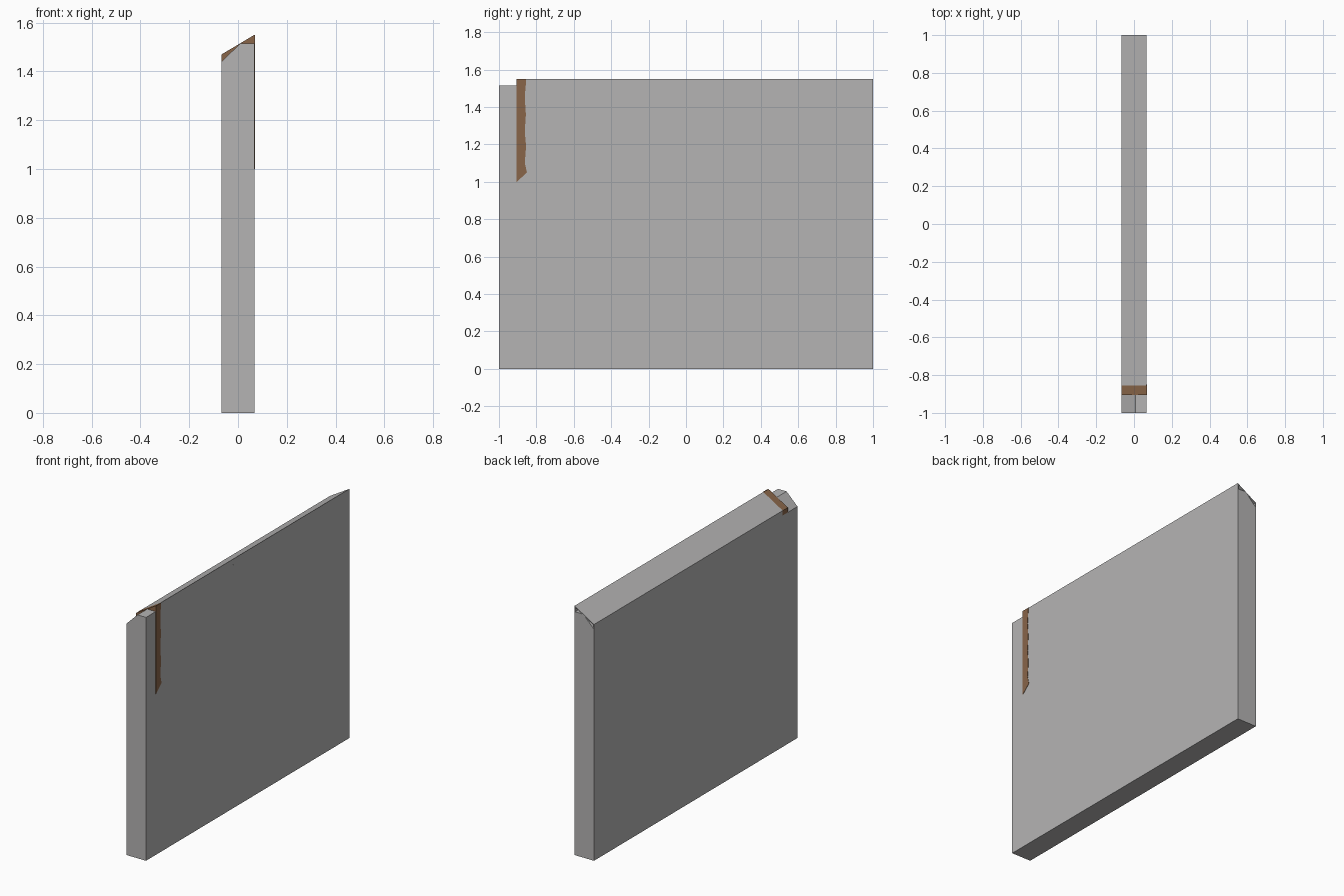
import bpy, bmesh

if "Cube" in bpy.data.objects:
    bpy.data.objects.remove(bpy.data.objects["Cube"])

W = 0.067          # half thickness of the wall


def material(name, rgb):
    m = bpy.data.materials.new(name)
    m.diffuse_color = (*rgb, 1)
    m.use_nodes = True
    m.node_tree.nodes["Principled BSDF"].inputs["Base Color"].default_value = m.diffuse_color
    return m


grey = material("wall grey", (0.46, 0.455, 0.455))
brown = material("rust brown", (0.25, 0.13, 0.066))


def extrude(name, profile, axis, lo, hi, mat):
    """Extrude a closed 2D profile along axis 'y' (x, z points) or 'x' (y, z points)."""
    bm = bmesh.new()

    def ring(d):
        return [bm.verts.new((a, d, b) if axis == 'y' else (d, a, b)) for a, b in profile]

    start, end = ring(lo), ring(hi)
    n = len(profile)
    bm.faces.new(start)
    bm.faces.new(end[::-1])
    for i in range(n):
        j = (i + 1) % n
        bm.faces.new((start[j], start[i], end[i], end[j]))
    bmesh.ops.recalc_face_normals(bm, faces=bm.faces)
    mesh = bpy.data.meshes.new(name)
    bm.to_mesh(mesh)
    bm.free()
    mesh.materials.append(mat)
    ob = bpy.data.objects.new(name, mesh)
    bpy.context.collection.objects.link(ob)
    return ob


# Wall slab with one chamfered top edge
extrude("wall_slab", [(-W, 0), (W, 0), (W, 1.514), (0.008, 1.514), (-W, 1.44)],
        'y', -1, 1, grey)

# Thin sloping cap sheet, folded down on both sides and open at the back end
extrude("cap_sheet", [(-W, 1.44), (-W, 1.47), (W, 1.55), (W, 1.514),
                      (0.063, 1.514), (0.063, 1.543), (-0.063, 1.467), (-0.063, 1.444)],
        'y', -0.855, 1, grey)

# Solid brown end piece closing the front of the cap
extrude("cap_end", [(-W, 1.44), (-W, 1.47), (W, 1.55), (W, 1.50), (0, 1.50)],
        'y', -0.905, -0.855, brown)

# Hanging strip on the right face with a slightly ragged inner edge
extrude("hanging_strip", [(-0.905, 1.55), (-0.905, 1.0), (-0.85, 1.05), (-0.862, 1.10),
                          (-0.855, 1.19), (-0.862, 1.27), (-0.856, 1.36),
                          (-0.862, 1.45), (-0.855, 1.55)],
        'x', W - 0.002, W + 0.002, brown)
